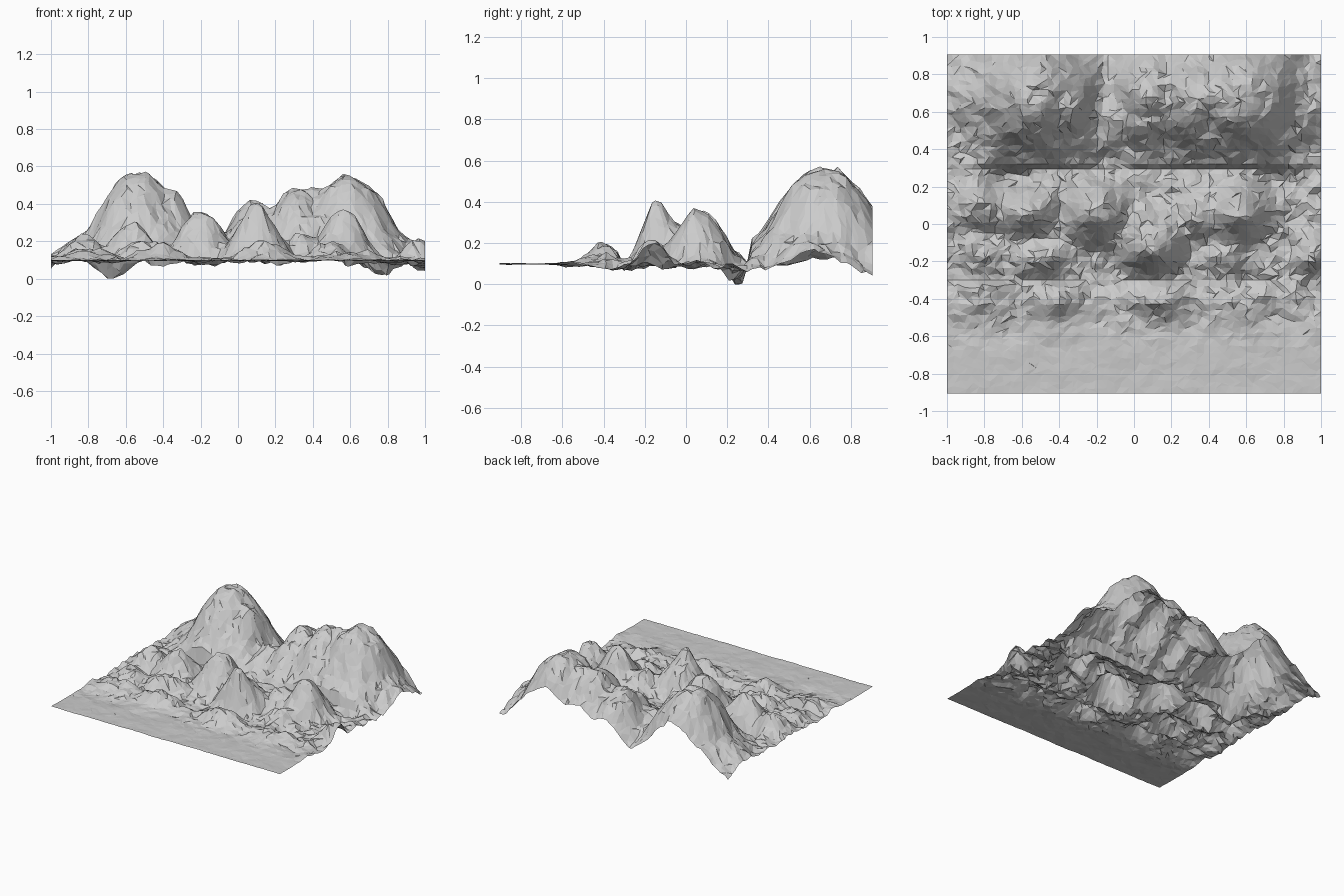
import bpy, bmesh, random
from math import exp
from mathutils import Vector, noise

if "Cube" in bpy.data.objects:
    bpy.data.objects.remove(bpy.data.objects["Cube"])

random.seed(4)
BASE = 0.10

# hills per band: x, y, height above base, radius x, radius y
FRONT = [(-.42, -.39, .085, .16, .11), (.15, -.40, .09, .16, .10),
         (-.80, -.36, .06, .16, .10), (.62, -.40, .045, .18, .12)]
MIDDLE = [(.10, -.14, .29, .14, .10), (.09, -.05, .22, .16, .14),
          (-.20, .07, .265, .16, .15), (.55, .06, .26, .15, .15),
          (-.56, .06, .18, .15, .13), (-.50, -.17, .11, .15, .09),
          (-.84, .10, .13, .13, .12), (.36, .06, .16, .12, .12),
          (.95, -.17, .11, .09, .09), (.50, -.17, .09, .14, .09),
          (-.82, -.15, .06, .12, .09),
          (-.67, .24, -.085, .12, .06), (.75, .24, -.06, .12, .06)]
BACK = [(-.53, .67, .475, .27, .30), (-.34, .64, .31, .15, .25),
        (-.78, .72, .15, .18, .22), (.59, .67, .47, .27, .29),
        (.32, .67, .375, .20, .29), (.08, .68, .325, .17, .25),
        (-.12, .58, .14, .14, .20), (.88, .60, .11, .13, .18),
        (-.12, .90, -.05, .10, .10),
        (1.0, .9, -.06, .12, .15), (-1.0, .9, -.04, .12, .15)]


def ramp(a, b, t):
    return min(1, max(0, (t - a) / (b - a)))


def hill_sum(x, y, hills):
    up, down = 0.0, 0.0
    for hx, hy, h, rx, ry in hills:
        d = (((x - hx) / rx) ** 2 + ((y - hy) / ry) ** 2) ** 0.5
        v = h * exp(-d ** 2.4)
        if h > 0:
            up += v ** 5            # soft maximum of the hills
        else:
            down += v
    return up ** 0.2 + down


def height(x, y):
    # bands separated by narrow gullies at y = -0.3 and y = 0.3
    if y < -.30:
        z = hill_sum(x, y, FRONT) * (.4 + .6 * ramp(-.295, -.33, y))
    elif y < .295:
        z = hill_sum(x, y, MIDDLE) * (.3 + .7 * ramp(-.305, -.26, y))
    else:
        z = hill_sum(x, y, BACK) * ramp(.295, .32, y)
    # rocky roughness, fading to a calm plain in front
    fade = min(1, max(0.12, (y + .72) / .35))
    p = Vector((x, y, 0))
    rough = (noise.noise(p * 5.5 + Vector((3, 1, 2))) * .03
             + noise.noise(p * 11) * .03 + noise.noise(p * 22) * .022)
    return max(0, BASE + z + rough * fade - .008 * fade)


def terrain(name, xs, ys):
    bm = bmesh.new()
    nx, ny = len(xs) - 1, len(ys) - 1
    rows = []
    for j, gy in enumerate(ys):
        row = []
        for i, gx in enumerate(xs):
            x, y = gx, gy
            if 0 < i < nx:
                x += random.uniform(-.011, .011)
            if 0 < j < ny and abs(abs(gy) - .3) > .03:
                y += random.uniform(-.011, .011)
            row.append(bm.verts.new((x, y, height(x, y))))
        rows.append(row)
    for j in range(ny):
        for i in range(nx):
            a, b = rows[j][i], rows[j][i + 1]
            c, d = rows[j + 1][i + 1], rows[j + 1][i]
            if random.random() < .5:
                tris = ((a, b, c), (a, c, d))
            else:
                tris = ((a, b, d), (b, c, d))
            for t in tris:
                bm.faces.new(t)
    me = bpy.data.meshes.new(name)
    bm.to_mesh(me)
    bm.free()
    ob = bpy.data.objects.new(name, me)
    bpy.context.collection.objects.link(ob)
    return ob


def spread(a, b, n):
    return [a + (b - a) * i / n for i in range(n)]


# plain with foothills, middle hills and back mountains in one open sheet
xs = spread(-1, 1, 60) + [1]
ys = (spread(-.905, -.30, 19) + spread(-.30, .295, 19)
      + [.295] + spread(.32, .905, 18) + [.905])
ys = sorted(set(ys))
terrain("mountain_terrain", xs, ys)
